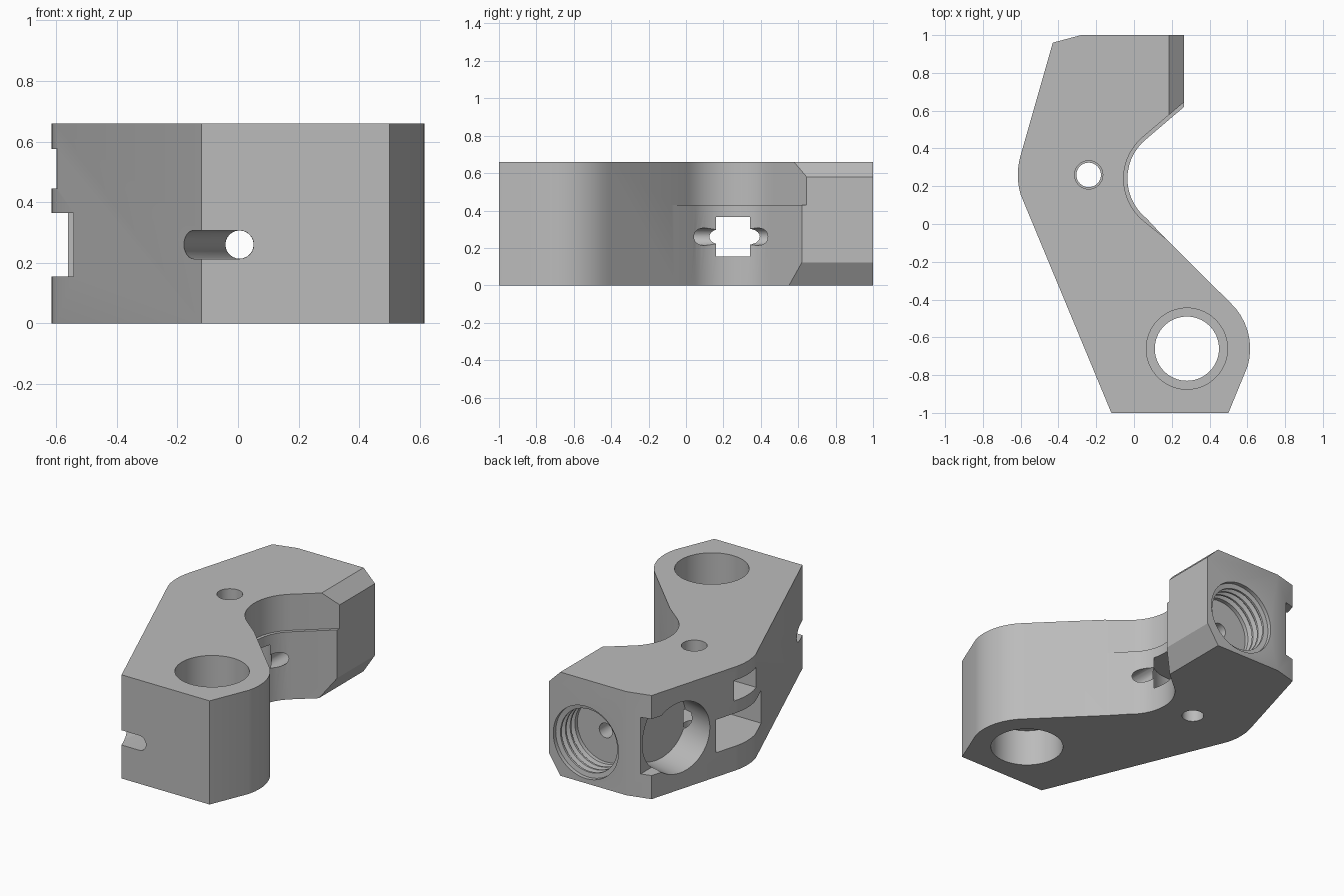
import bpy, bmesh
from math import sin, cos, pi, radians
from mathutils import Vector, Matrix

if "Cube" in bpy.data.objects:
    bpy.data.objects.remove(bpy.data.objects["Cube"])

HEIGHT = 0.66
gray = bpy.data.materials.new("light_gray_plastic")
gray.use_nodes = True
gray.diffuse_color = (0.5, 0.5, 0.5, 1)
gray.node_tree.nodes["Principled BSDF"].inputs["Base Color"].default_value = gray.diffuse_color


def finish(bm, name):
    bmesh.ops.recalc_face_normals(bm, faces=bm.faces)
    mesh = bpy.data.meshes.new(name)
    bm.to_mesh(mesh)
    bm.free()
    mesh.materials.append(gray)
    ob = bpy.data.objects.new(name, mesh)
    bpy.context.collection.objects.link(ob)
    return ob


def arc(cx, cy, r, a0, a1, n):
    angles = [radians(a0 + (a1 - a0) * i / n) for i in range(n + 1)]
    return [(cx + r * cos(a), cy + r * sin(a)) for a in angles]


def prism(name, outline, low, high, axis="Z"):
    # Outline lies in xy for axis Z, or in xz for axis Y
    bm = bmesh.new()
    def place(p, t):
        return (p[0], p[1], t) if axis == "Z" else (p[0], t, p[1])
    a = [bm.verts.new(place(p, low)) for p in outline]
    b = [bm.verts.new(place(p, high)) for p in outline]
    bm.faces.new(a)
    bm.faces.new(b)
    for i in range(len(a)):
        j = (i + 1) % len(a)
        bm.faces.new((a[i], a[j], b[j], b[i]))
    return finish(bm, name)


def box(name, x0, x1, y0, y1, z0, z1):
    return prism(name, [(x0, y0), (x1, y0), (x1, y1), (x0, y1)], z0, z1)


def lathe(name, profile, origin=(0, 0, 0), direction=(0, 0, 1), sides=48):
    # Profile holds (radius, distance along the axis) pairs
    bm = bmesh.new()
    turn = Vector(direction).to_track_quat("Z", "Y").to_matrix().to_4x4()
    matrix = Matrix.Translation(origin) @ turn
    rings = []
    for r, t in profile:
        rings.append([bm.verts.new(matrix @ Vector((r * cos(k * 2 * pi / sides), r * sin(k * 2 * pi / sides), t)))
                      for k in range(sides)])
    for a, b in zip(rings, rings[1:]):
        for k in range(sides):
            j = (k + 1) % sides
            bm.faces.new((a[k], a[j], b[j], b[k]))
    bm.faces.new(rings[0])
    bm.faces.new(rings[-1])
    return finish(bm, name)


# Lever body
outline = [(-0.12, -1), (0.5, -1)]
outline += arc(0.28, -0.66, 0.335, -16, 48, 8)
outline += [(0.155, -0.065)] + arc(0.235, 0.24, 0.27, 232, 128, 14)
outline += [(0.265, 0.62), (0.265, 1), (-0.28, 1), (-0.43, 0.96)]
outline += arc(-0.24, 0.26, 0.375, 164, 196, 6)
body = prism("lever_body", outline, 0, HEIGHT)

cutters = []
# Wider upper part of the concave side
relief = [(0.175, -0.083)] + arc(0.235, 0.24, 0.29, 232, 128, 14)
relief += [(0.265, 0.645), (0.3, 0.675), (0.6, 0.5), (0.6, 0.0)]
cutters.append(prism("relief_cutter", relief, 0.43, 0.8))

# Chamfers at the rear side
cutters.append(prism("top_chamfer_cutter", [(0.145, 0.7), (0.305, 0.54), (0.4, 0.7)], 0.5, 1.1, "Y"))
cutters.append(prism("bottom_chamfer_cutter", [(0.151, -0.05), (0.299, 0.175), (0.4, -0.05)], 0.5, 1.1, "Y"))

# Pivot hole with an inner lip
cutters.append(lathe("pivot_hole_cutter", [(0.215, -0.1), (0.215, 0.235), (0.17, 0.235), (0.17, 0.42),
                                           (0.215, 0.42), (0.215, 0.8)], (0.28, -0.66, 0), sides=64))

# Roller pocket, open toward the outer side
pocket = [(-0.8, 0.02), (-0.24, 0.02)] + arc(-0.24, 0.26, 0.24, -88, 88, 32) + [(-0.24, 0.5), (-0.8, 0.5)]
cutters.append(prism("roller_pocket_cutter", pocket, 0.155, 0.365))

# Axle hole, wider above
cutters.append(lathe("axle_hole_cutter", [(0.065, -0.1), (0.065, 0.26), (0.075, 0.26), (0.075, 0.8)],
                     (-0.24, 0.26, 0), sides=32))

# Nut slot
cutters.append(prism("nut_slot_cutter", [(-0.8, 0.145), (-0.18, 0.145), (-0.11, 0.26), (-0.18, 0.37),
                                         (-0.8, 0.37)], 0.445, 0.575))

# Rod hole, fanning out toward the front
bm = bmesh.new()
for x, y in [(0.005, -0.1), (0.005, -1.1), (-0.175, -1.1)]:
    for px, pz in arc(x, 0.26, 0.047, 0, 345, 23):
        bm.verts.new((px, y, pz))
hull = bmesh.ops.convex_hull(bm, input=bm.verts)
cutters.append(finish(bm, "rod_slot_cutter"))
cutters.append(lathe("rod_hole_cutter", [(0.0465, -0.12), (0.0465, 0.9)], (0.005, 0, 0.26), (0, 1, 0), 24))

# Threaded socket in the back face
thread = [(0.2, 0.8)]
for i in range(3):
    t = 0.825 + i * 0.048
    thread += [(0.2, t), (0.225, t + 0.012), (0.225, t + 0.024), (0.2, t + 0.036)]
thread += [(0.2, 0.97), (0.23, 0.975), (0.23, 1.1)]
cutters.append(lathe("socket_cutter", thread, (0.005, 0, 0.26), (0, 1, 0)))

# Round recess in the outer side and its notch at the rear corner
cutters.append(lathe("side_recess_cutter", [(0.225, -0.3), (0.225, 0.22)], (-0.487, 0.76, 0.33), (0.96, -0.27, 0)))
cutters.append(box("corner_notch_cutter", -0.7, -0.365, 0.85, 1.1, 0.15, 0.51))

# Cut everything out of the body
bpy.context.view_layer.objects.active = body
for cutter in cutters:
    cutter.hide_render = True
    mod = body.modifiers.new(cutter.name, "BOOLEAN")
    mod.operation = "DIFFERENCE"
    mod.solver = "EXACT"
    mod.object = cutter
    bpy.ops.object.modifier_apply(modifier=mod.name)
for cutter in cutters:
    bpy.data.objects.remove(cutter)

bpy.ops.object.select_all(action="DESELECT")
body.select_set(True)
bpy.ops.object.shade_smooth_by_angle(angle=radians(25))
